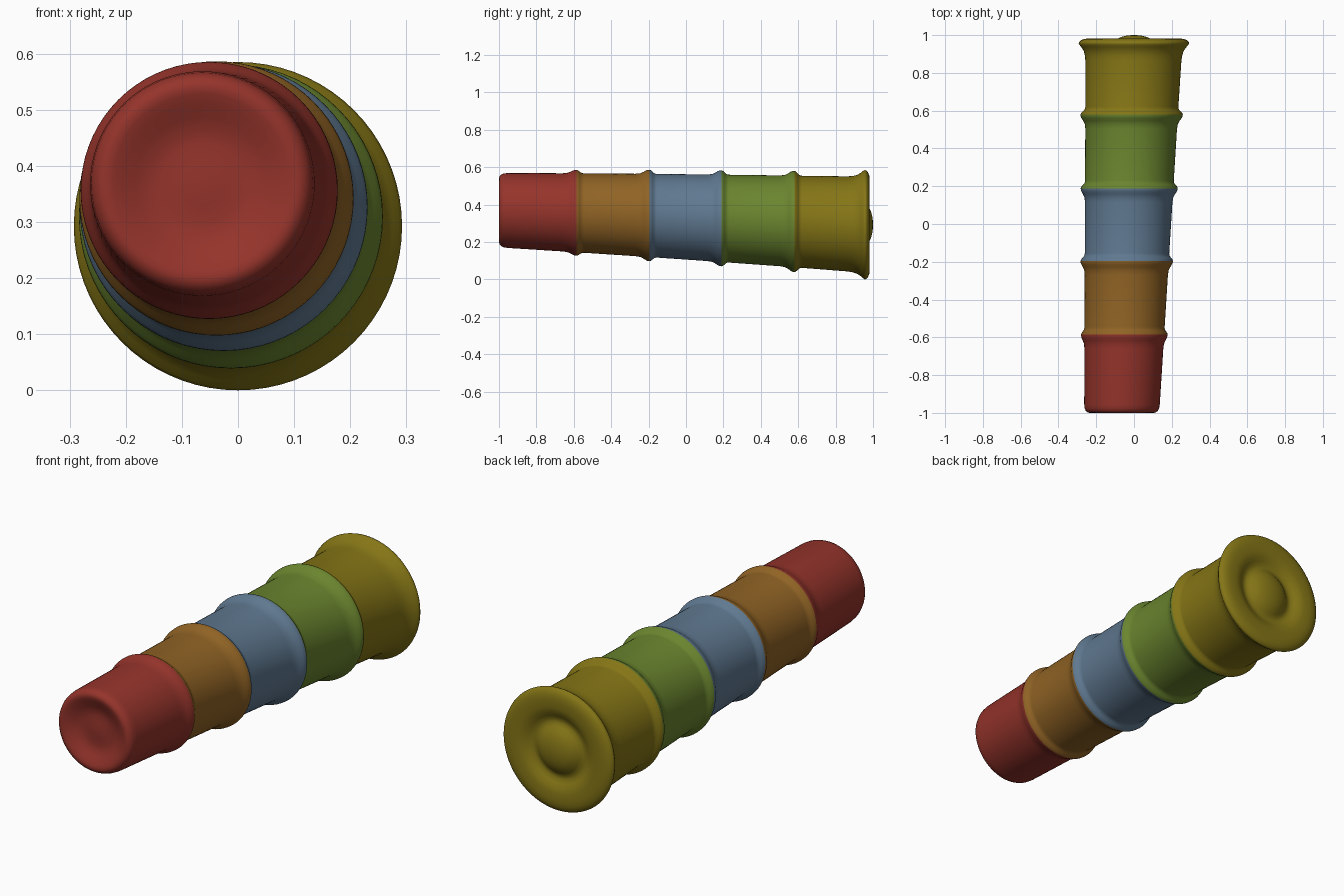
import bpy, bmesh, math

if "Cube" in bpy.data.objects:
    bpy.data.objects.remove(bpy.data.objects["Cube"])

SEG = 72
Y0, Y1 = -1.0, 0.96


def ring_at(y, radius, bm):
    # The axis drifts sideways and down as the stack widens
    t = (min(y, Y1) - Y0) / (Y1 - Y0)
    cx = -0.065 + 0.065 * t
    cz = 0.37 - 0.0775 * t + 0.016 * t * (1 - t)
    return [bm.verts.new((cx + radius * math.cos(2 * math.pi * i / SEG), y,
                          cz + radius * math.sin(2 * math.pi * i / SEG)))
            for i in range(SEG)]


def wall_radius(y):
    return 0.199 + 0.057 * (y - Y0) / (Y1 - Y0)


def make_cup(name, profile, color, cap_front=False, cap_back=False):
    bm = bmesh.new()
    rings = [ring_at(y, r, bm) for y, r in profile]
    for a, b in zip(rings, rings[1:]):
        for i in range(SEG):
            j = (i + 1) % SEG
            bm.faces.new((a[i], b[i], b[j], a[j]))
    if cap_front:
        bm.faces.new(rings[0])
    if cap_back:
        bm.faces.new(rings[-1][::-1])
    bmesh.ops.recalc_face_normals(bm, faces=bm.faces[:])
    if not (cap_front or cap_back):
        f = bm.faces[:][0]
        mid = f.calc_center_median()
        if f.normal.x * (mid.x + 0.04) + f.normal.z * (mid.z - 0.33) < 0:
            bmesh.ops.reverse_faces(bm, faces=bm.faces[:])
    for f in bm.faces:
        f.smooth = True
    mesh = bpy.data.meshes.new(name)
    bm.to_mesh(mesh)
    bm.free()
    mat = bpy.data.materials.new(name + "_color")
    mat.diffuse_color = (*color, 1)
    mat.use_nodes = True
    mat.node_tree.nodes["Principled BSDF"].inputs["Base Color"].default_value = mat.diffuse_color
    mesh.materials.append(mat)
    obj = bpy.data.objects.new(name, mesh)
    bpy.context.collection.objects.link(obj)


# Rounded lip: offset along the axis, share of the lip height
LIP_RISE = [(-0.07, 0), (-0.045, 0.12), (-0.028, 0.45), (-0.014, 0.82),
            (-0.004, 0.98), (0.004, 1)]
LIP_FALL = [(0.004, 1), (0.012, 0.88), (0.02, 0.58), (0.028, 0.25), (0.036, 0.06), (0.045, 0)]
# Dished closed end of the small cup
FRONT = [(-0.972, 0.012), (-0.970, 0.04), (-0.967, 0.07), (-0.970, 0.095),
         (-0.979, 0.118), (-0.990, 0.14), (-0.997, 0.158), (-1.0, 0.17),
         (-0.997, 0.181), (-0.989, 0.191), (-0.976, 0.197), (-0.955, 0.2)]
# Flared rim, groove and centre dome of the large cup
BACK = [(0.86, 0.254), (0.89, 0.257), (0.915, 0.264), (0.935, 0.277), (0.948, 0.288),
        (0.957, 0.2925), (0.966, 0.289), (0.974, 0.278), (0.980, 0.262),
        (0.982, 0.24), (0.981, 0.205), (0.976, 0.18), (0.964, 0.16), (0.955, 0.142),
        (0.955, 0.125), (0.965, 0.11), (0.979, 0.092), (0.990, 0.068),
        (0.997, 0.04), (1.0, 0.012)]

# name, lip position, lip height, colour
CUPS = [
    ("red_cup", -0.59, 0.018, (0.30, 0.034, 0.024)),
    ("orange_cup", -0.20, 0.022, (0.28, 0.125, 0.018)),
    ("blue_cup", 0.185, 0.023, (0.115, 0.19, 0.28)),
    ("green_cup", 0.575, 0.026, (0.145, 0.235, 0.028)),
    ("yellow_cup", None, 0, (0.235, 0.18, 0.008)),
]


def lip(y, height, shape):
    return [(y + d, wall_radius(y + d) + height * k) for d, k in shape]


# Colours change at each lip's crest
start = None
for name, lip_y, height, color in CUPS:
    profile = list(start or FRONT)
    profile += BACK if lip_y is None else lip(lip_y, height, LIP_RISE)
    make_cup(name, profile, color, start is None, lip_y is None)
    if lip_y is not None:
        start = lip(lip_y, height, LIP_FALL)
